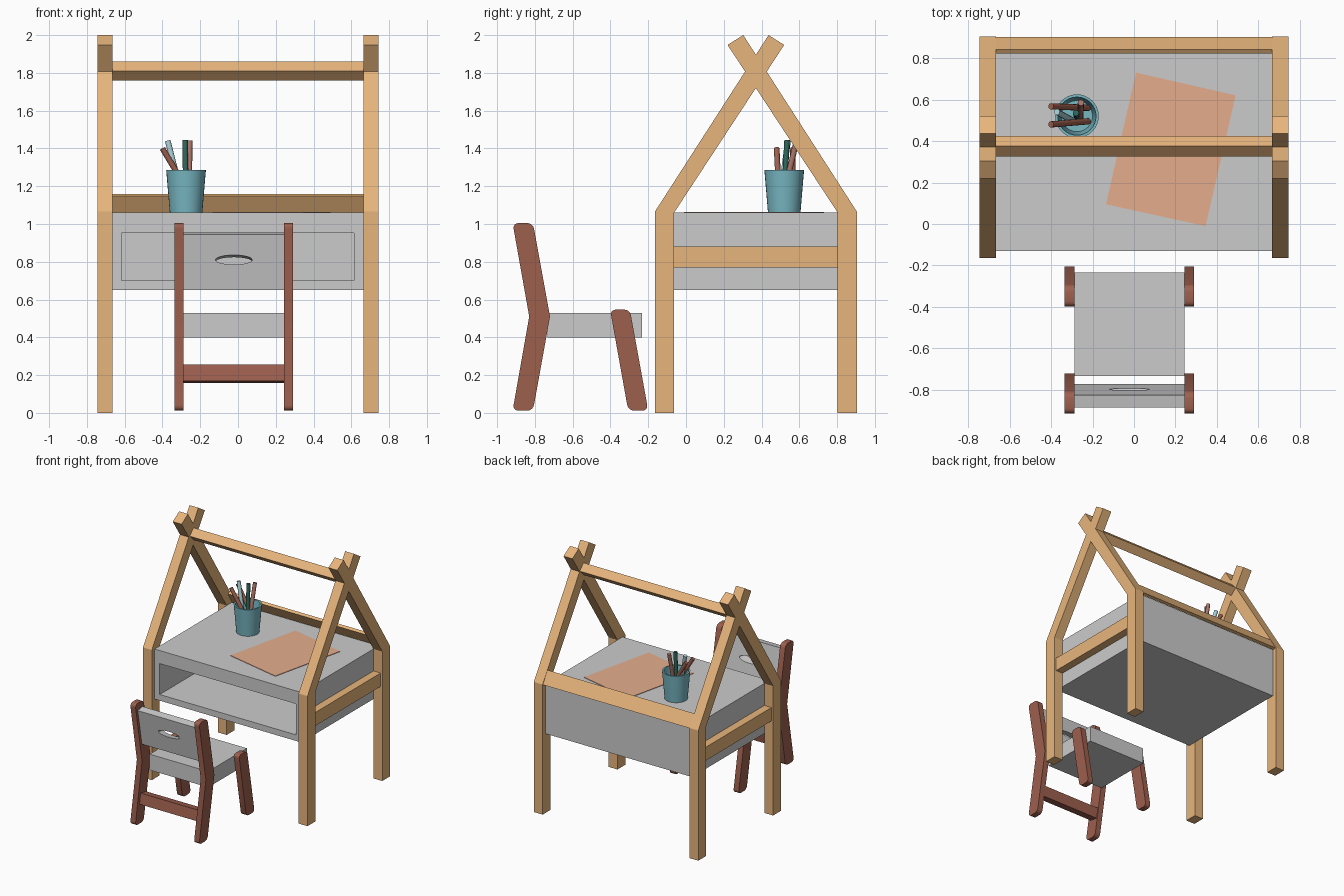
import bpy, bmesh
from mathutils import Vector

if "Cube" in bpy.data.objects:
    bpy.data.objects.remove(bpy.data.objects["Cube"])


def material(name, rgb):
    m = bpy.data.materials.new(name)
    m.diffuse_color = (*rgb, 1)
    m.use_nodes = True
    m.node_tree.nodes["Principled BSDF"].inputs["Base Color"].default_value = m.diffuse_color
    return m


WOOD = material("light_wood", (0.80, 0.46, 0.20))
BROWN = material("brown_wood", (0.34, 0.115, 0.076))
TEAL = material("teal", (0.19, 0.48, 0.55))
PAPER = material("paper", (0.78, 0.42, 0.27))
GREEN = material("dark_green", (0.03, 0.14, 0.11))
PALE = material("pale_blue", (0.40, 0.62, 0.66))
ROSE = material("rose", (0.42, 0.18, 0.14))


def finish(name, bm, mat=None):
    bmesh.ops.recalc_face_normals(bm, faces=bm.faces[:])
    me = bpy.data.meshes.new(name)
    bm.to_mesh(me)
    bm.free()
    ob = bpy.data.objects.new(name, me)
    bpy.context.collection.objects.link(ob)
    if mat:
        me.materials.append(mat)
    return ob


def smooth(ob):
    bpy.ops.object.select_all(action='DESELECT')
    ob.select_set(True)
    bpy.context.view_layer.objects.active = ob
    bpy.ops.object.shade_smooth_by_angle(angle=0.7)


def extrude(name, pts, offset, mat=None, rounded=(), r=0.03):
    """Extrude a flat polygon, optionally rounding some corners."""
    bm = bmesh.new()
    vs = [bm.verts.new(p) for p in pts]
    bm.faces.new(vs)
    if rounded:
        bmesh.ops.bevel(bm, geom=[vs[i] for i in rounded], offset=r, segments=4,
                        profile=0.5, affect='VERTICES')
    res = bmesh.ops.extrude_face_region(bm, geom=bm.faces[:], use_keep_orig=True)
    new = [g for g in res['geom'] if isinstance(g, bmesh.types.BMVert)]
    bmesh.ops.translate(bm, verts=new, vec=offset)
    return finish(name, bm, mat)


def side_profile(name, yz, x0, x1, mat=None, rounded=()):
    return extrude(name, [(x0, y, z) for y, z in yz], (x1 - x0, 0, 0), mat, rounded)


def box(name, x0, x1, y0, y1, z0, z1, mat=None):
    return side_profile(name, [(y0, z0), (y1, z0), (y1, z1), (y0, z1)], x0, x1, mat)


def cut(ob, cutter):
    m = ob.modifiers.new("opening", 'BOOLEAN')
    m.operation = 'DIFFERENCE'
    m.solver = 'EXACT'
    m.object = cutter
    cutter.hide_render = True
    cutter.hide_set(True)


# Desk frame: bent posts crossing at the top, with side rails
post = [(-0.165, 0), (-0.063, 0), (-0.063, 1.06), (0.52, 1.948), (0.437, 2.0), (-0.165, 1.065)]
for side, x0, x1 in (("left", -0.745, -0.665), ("right", 0.665, 0.745)):
    side_profile(side + "_front_post", post, x0, x1, WOOD)
    side_profile(side + "_back_post", [(0.74 - y, z) for y, z in post], x0, x1, WOOD)
    s = 1 if x0 > 0 else -1
    box(side + "_side_rail", *sorted((s * 0.665, s * 0.73)), -0.063, 0.803, 0.77, 0.88, WOOD)

# Ridge bar (square turned on edge) and slanted back rail
side_profile("ridge_bar", [(0.375, 1.76), (0.425, 1.81), (0.375, 1.86), (0.325, 1.81)],
             -0.665, 0.665, WOOD)
side_profile("back_rail", [(0.902, 1.062), (0.842, 1.16), (0.822, 1.147), (0.874, 1.058)],
             -0.665, 0.665, WOOD)

# Desk body with open front shelf
body = box("desk_body", -0.665, 0.665, -0.13, 0.87, 0.65, 1.06)
cut(body, box("shelf_cutter", -0.618, 0.615, -0.2, 0.82, 0.70, 0.953))

# Sheet of paper
extrude("paper_sheet", [(0.01, 0.73, 1.06), (0.49, 0.62, 1.06), (0.345, -0.01, 1.06),
                        (-0.135, 0.095, 1.06)], (0, 0, 0.004), PAPER)

# Chair legs
back_leg = [(-0.918, 1.005), (-0.81, 1.005), (-0.72, 0.51), (-0.81, 0.012),
            (-0.918, 0.012), (-0.83, 0.51)]
front_leg = [(-0.402, 0.547), (-0.297, 0.547), (-0.2, 0.012), (-0.306, 0.012)]
for side, x0, x1 in (("left", -0.335, -0.288), ("right", 0.243, 0.29)):
    smooth(side_profile(side + "_chair_back_leg", back_leg, x0, x1, BROWN, (0, 1, 3, 4)))
    smooth(side_profile(side + "_chair_front_leg", front_leg, x0, x1, BROWN, (0, 1, 2, 3)))

# Chair seat, crossbar and backrest with an oval grip hole
box("chair_seat", -0.288, 0.243, -0.732, -0.233, 0.40, 0.53)
side_profile("chair_crossbar", [(-0.863, 0.17), (-0.79, 0.157), (-0.776, 0.242), (-0.848, 0.255)],
             -0.288, 0.243, BROWN)
backrest = side_profile("chair_backrest", [(-0.885, 0.945), (-0.825, 0.956), (-0.772, 0.661),
                                           (-0.832, 0.65)], -0.288, 0.243)
bm = bmesh.new()
bmesh.ops.create_cone(bm, cap_ends=True, segments=32, radius1=1, radius2=1, depth=1)
grip = finish("grip_cutter", bm)
grip.scale = (0.097, 0.024, 0.4)
grip.rotation_euler = (1.5708 - 0.18, 0, 0)
grip.location = (-0.022, -0.83, 0.805)
cut(backrest, grip)

# Pencil cup: lathe of a thin-walled profile
bm = bmesh.new()
prof = [(0, 1.06), (0.086, 1.06), (0.105, 1.285), (0.092, 1.285), (0.075, 1.075), (0, 1.075)]
vs = [bm.verts.new((r, 0, z)) for r, z in prof]
es = [bm.edges.new(p) for p in zip(vs, vs[1:])]
bmesh.ops.spin(bm, geom=vs + es, cent=(0, 0, 0), axis=(0, 0, 1), angle=6.2831853, steps=32)
bmesh.ops.remove_doubles(bm, verts=bm.verts[:], dist=0.0005)
bmesh.ops.translate(bm, verts=bm.verts[:], vec=(-0.275, 0.52, 0))
smooth(finish("pencil_cup", bm, TEAL))

# Pencils leaning in the cup
pencils = [((-0.22, 0.495, 1.10), (-0.40, 0.48, 1.40), BROWN),
           ((-0.22, 0.56, 1.10), (-0.40, 0.567, 1.40), BROWN),
           ((-0.28, 0.49, 1.08), (-0.372, 0.54, 1.44), PALE),
           ((-0.275, 0.515, 1.08), (-0.28, 0.535, 1.445), GREEN),
           ((-0.26, 0.50, 1.08), (-0.256, 0.585, 1.44), ROSE)]
for i, (a, b, mat) in enumerate(pencils):
    a, b = Vector(a), Vector(b)
    bm = bmesh.new()
    bmesh.ops.create_cone(bm, cap_ends=True, segments=12, radius1=0.015, radius2=0.015,
                          depth=(b - a).length)
    ob = finish("pencil_%d" % (i + 1), bm, mat)
    ob.location = (a + b) / 2
    ob.rotation_euler = (b - a).to_track_quat('Z', 'Y').to_euler()
    smooth(ob)
